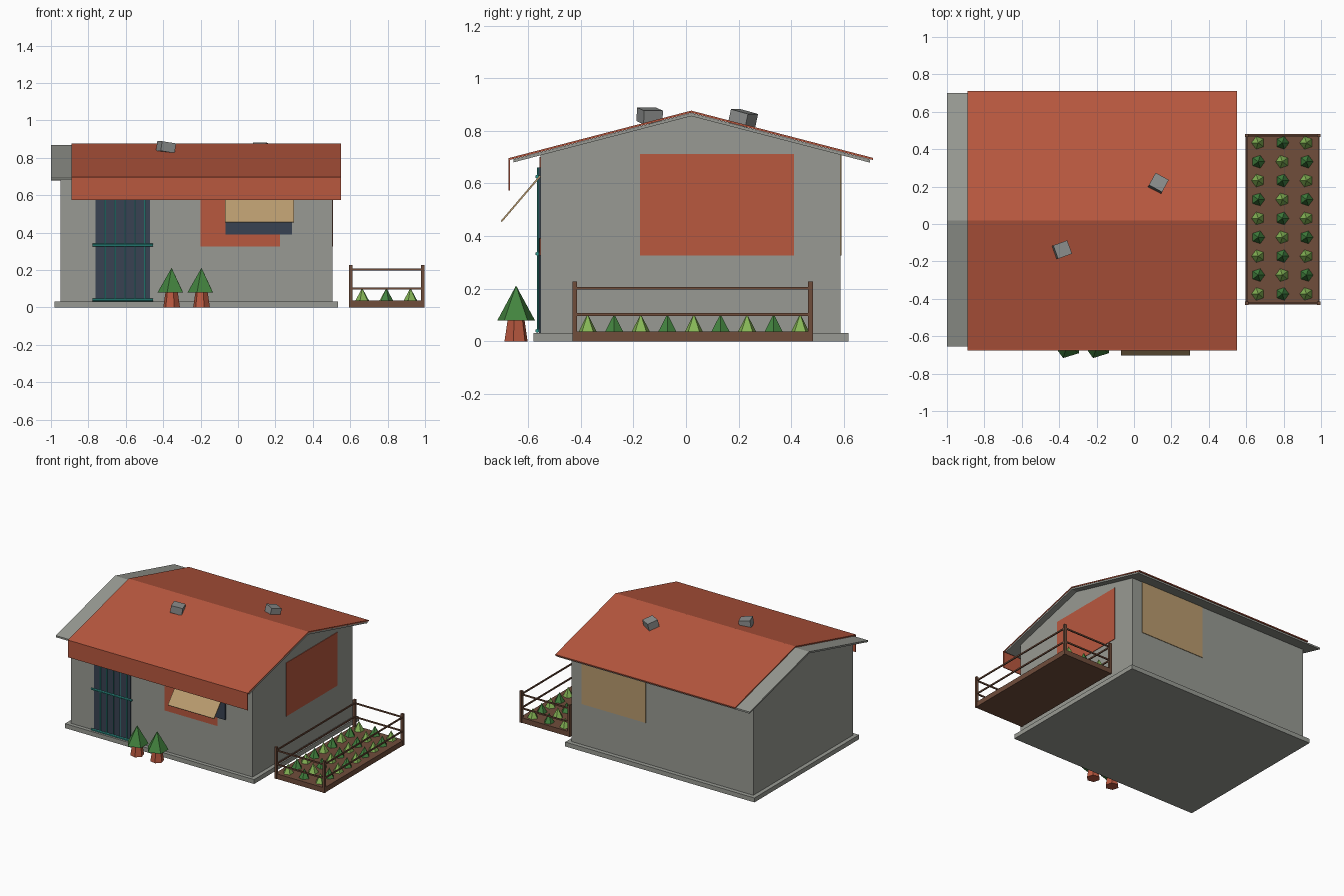
import bpy, bmesh, math
from mathutils import Matrix, Vector, Euler

if "Cube" in bpy.data.objects:
    bpy.data.objects.remove(bpy.data.objects["Cube"], do_unlink=True)


def make_material(name, code):
    srgb = [int(code[i:i + 2], 16) / 255 for i in (0, 2, 4)]
    colour = [c / 12.92 if c < 0.04 else ((c + 0.055) / 1.055) ** 2.4 for c in srgb] + [1]
    mat = bpy.data.materials.new(name)
    mat.use_nodes = True
    mat.diffuse_color = colour
    mat.node_tree.nodes["Principled BSDF"].inputs["Base Color"].default_value = colour
    return mat


GREY = make_material("wall grey", "989a93")
ORANGE = make_material("terracotta", "b9583f")
STONE = make_material("chimney grey", "8c8e8d")
TAN = make_material("tan wood", "b99b6e")
NAVY = make_material("dark glass", "384252")
TEAL = make_material("teal metal", "2f938a")
BROWN = make_material("brown wood", "704d3b")
LIME = make_material("light green", "86b656")
GREEN = make_material("dark green", "43843f")


def finish(name, bm, mat):
    bmesh.ops.recalc_face_normals(bm, faces=bm.faces[:])
    mesh = bpy.data.meshes.new(name)
    bm.to_mesh(mesh)
    bm.free()
    mesh.materials.append(mat)
    obj = bpy.data.objects.new(name, mesh)
    bpy.context.collection.objects.link(obj)
    return obj


def box(name, x, y, z, mat):
    """Box given by its (low, high) range on each axis."""
    bm = bmesh.new()
    bmesh.ops.create_cube(bm, size=1)
    for v in bm.verts:
        v.co = [r[0] + (c + 0.5) * (r[1] - r[0]) for c, r in zip(v.co, (x, y, z))]
    return finish(name, bm, mat)


def prism(name, profile, x, mat):
    """Extrude a (y, z) profile along x."""
    bm = bmesh.new()
    face = bm.faces.new([bm.verts.new((x[0], *p)) for p in profile])
    new = bmesh.ops.extrude_face_region(bm, geom=[face])["geom"]
    bmesh.ops.translate(bm, vec=(x[1] - x[0], 0, 0),
                        verts=[g for g in new if isinstance(g, bmesh.types.BMVert)])
    return finish(name, bm, mat)


def cone(name, pos, r1, r2, height, sides, mat, turn=0):
    """Tapered solid standing on pos."""
    bm = bmesh.new()
    bmesh.ops.create_cone(bm, cap_ends=True, segments=sides, radius1=r1, radius2=r2, depth=height,
                          matrix=Matrix.Translation((0, 0, height / 2)) @ Matrix.Rotation(turn, 4, "Z"))
    obj = finish(name, bm, mat)
    obj.location = pos
    return obj


def rod(name, a, b, radius, mat):
    """Thin rod from a to b."""
    a, b = Vector(a), Vector(b)
    obj = cone(name, a, radius, radius, (b - a).length, 6, mat)
    obj.rotation_euler = (b - a).to_track_quat("Z", "Y").to_euler()
    return obj


# House body and base
RIDGE, PITCH = 0.02, 0.26
FRONT, BACK = -0.553, 0.587


def chevron(top, thick, front, back):
    def z(y):
        return top - PITCH * abs(y - RIDGE)
    upper = [(front, z(front)), (RIDGE, top), (back, z(back))]
    return upper + [(y, h - thick) for y, h in reversed(upper)]


box("base_slab", (-0.98, 0.535), (-0.58, 0.617), (0, 0.032), GREY)
eave = 0.857 - PITCH * (BACK - RIDGE)
prism("walls", [(FRONT, 0.03), (FRONT, eave), (RIDGE, 0.857), (BACK, eave), (BACK, 0.03)],
      (-0.95, 0.505), GREY)

# Roof
prism("roof_deck", chevron(0.868, 0.012, -0.655, 0.70), (-1, 0.548), GREY)
prism("roof_cover", chevron(0.877, 0.008, -0.672, 0.71), (-0.89, 0.55), ORANGE)
box("front_fascia", (-0.89, 0.55), (-0.675, -0.669), (0.573, 0.697), ORANGE)
for name, pos, rot in (("front_chimney", (-0.385, -0.138, 0.857), (0, 0.15, 0.35)),
                       ("back_chimney", (0.13, 0.217, 0.848), (-0.24, 0, -0.5))):
    chimney = box(name, (-0.04, 0.04), (-0.038, 0.038), (-0.026, 0.026), STONE)
    chimney.location = pos
    chimney.rotation_euler = Euler(rot)

# Painted wall panels
box("front_panel", (-0.2, 0.225), (FRONT - 0.003, FRONT), (0.327, 0.7), ORANGE)
box("right_panel", (0.505, 0.509), (-0.175, 0.41), (0.327, 0.713), ORANGE)
box("back_panel", (-0.09, 0.425), (BACK, BACK + 0.004), (0.327, 0.713), TAN)

# Window with awning
box("window", (-0.067, 0.29), (FRONT - 0.008, FRONT), (0.39, 0.66), NAVY)
prism("awning", [(-0.556, 0.632), (-0.704, 0.458), (-0.7, 0.453), (-0.552, 0.626)], (-0.07, 0.3), TAN)

# Barred door
box("door", (-0.763, -0.47), (FRONT - 0.006, FRONT), (0.032, 0.66), NAVY)
for i in range(5):
    x = -0.71 + i * 0.053
    rod("door_bar", (x, FRONT - 0.009, 0.035), (x, FRONT - 0.009, 0.66), 0.004, TEAL)
for z in (0.04, 0.333, 0.626):
    rod("door_crossbar", (-0.777, FRONT - 0.012, z), (-0.454, FRONT - 0.012, z), 0.008, TEAL)

# Two small trees
for x in (-0.355, -0.195):
    cone("tree_trunk", (x, -0.646, 0), 0.046, 0.033, 0.085, 6, ORANGE, 0.3)
    cone("tree_crown", (x, -0.646, 0.08), 0.075, 0, 0.132, 5, GREEN, 0.3)

# Garden bed with fence
X, Y = (0.603, 0.987), (-0.423, 0.473)
box("garden_bed", (0.597, 0.993), (-0.43, 0.48), (0, 0.037), BROWN)
for x in X:
    for y in Y:
        box("fence_post", (x - 0.009, x + 0.009), (y - 0.009, y + 0.009), (0, 0.228), BROWN)
for z in (0.102, 0.202):
    for x in X:
        box("side_rail", (x - 0.004, x + 0.004), Y, (z - 0.005, z + 0.005), BROWN)
    for y in Y:
        box("end_rail", X, (y - 0.004, y + 0.004), (z - 0.005, z + 0.005), BROWN)

# Planted rows
for i in range(3):
    for j in range(9):
        cone("plant", (0.664 + i * 0.129, -0.374 + j * 0.101, 0.037), 0.036, 0, 0.067, 5,
             (LIME, GREEN)[(i + j) % 2], math.pi / 2 * (1 - 2 * ((i + j) % 2)))
